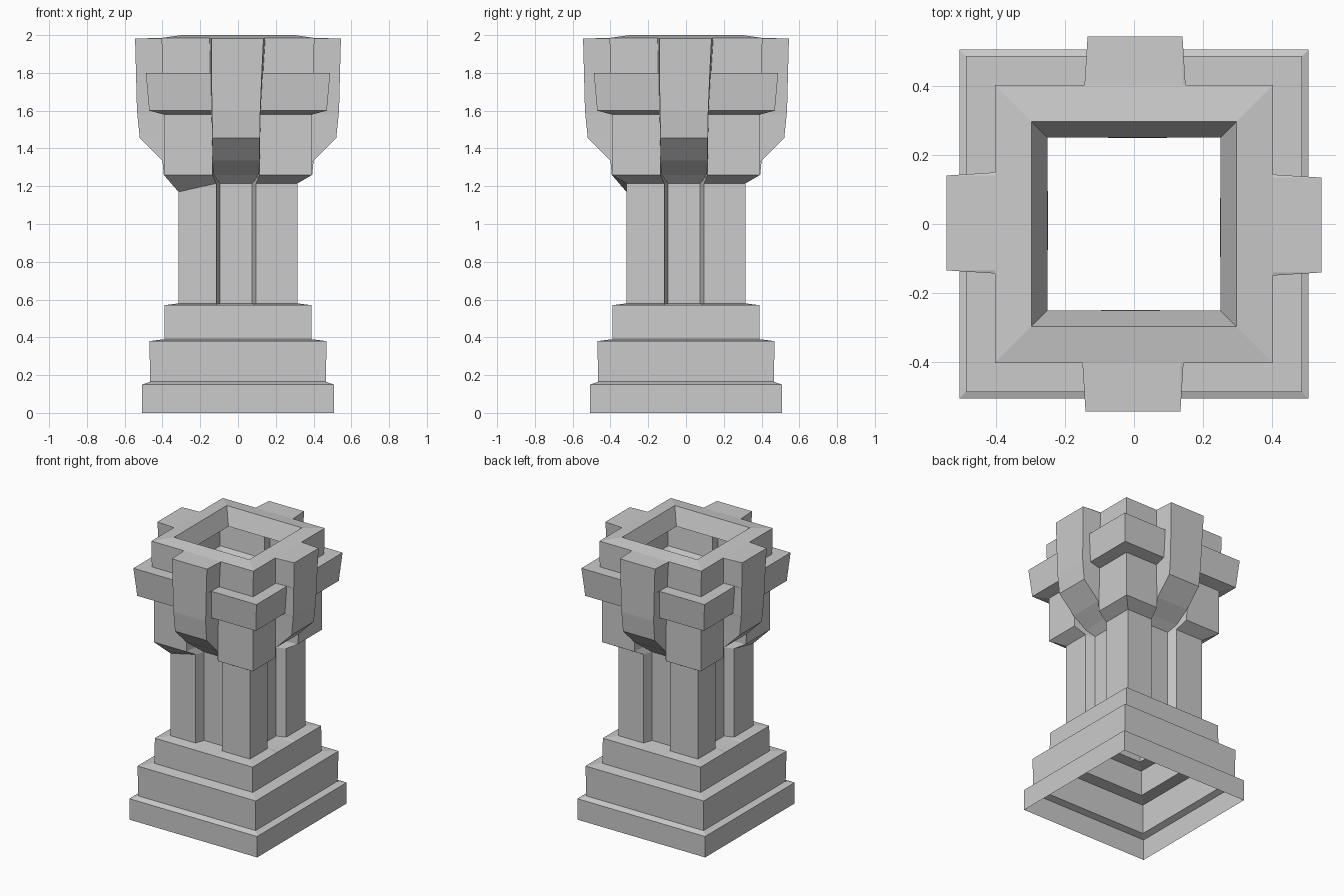
import bpy, bmesh
from math import pi
from mathutils import Matrix, Vector

if "Cube" in bpy.data.objects:
    bpy.data.objects.remove(bpy.data.objects["Cube"])


def ring(z, c, m=None, wo=0.105, wi=0.085, shift=-0.01):
    """Square ring of half size c; the middle of each side sits at depth m
    (recess when m < c, rib when m > c), wo/wi = half widths at c and m."""
    m = c if m is None else m
    side = [(-c, -c), (shift - wo, -c), (shift - wi, -m),
            (shift + wi, -m), (shift + wo, -c)]
    return [Matrix.Rotation(k * pi / 2, 3, 'Z') @ Vector((x, y, z))
            for k in range(4) for x, y in side]


def loft(name, rings):
    bm = bmesh.new()
    loops = [[bm.verts.new(p) for p in r] for r in rings]
    for a, b in zip(loops, loops[1:]):
        n = len(a)
        for i in range(n):
            j = (i + 1) % n
            bm.faces.new((a[i], a[j], b[j], b[i]))
    mesh = bpy.data.meshes.new(name)
    bm.to_mesh(mesh)
    bm.free()
    obj = bpy.data.objects.new(name, mesh)
    bpy.context.collection.objects.link(obj)
    return obj


# Rings shared between neighbouring parts
shaft_bottom = ring(0.58, 0.315, 0.25)
shaft_top = ring(1.215, 0.315, 0.25)
shaft_top[0].z = 1.17          # one chipped corner sits lower

# Stepped plinth, open underneath
loft("stepped_base", [
    ring(0.0, 0.507), ring(0.15, 0.507),
    ring(0.165, 0.465), ring(0.38, 0.469),
    ring(0.39, 0.39), ring(0.57, 0.388),
    shaft_bottom])

# Shaft with a recessed panel on each side
loft("shaft", [shaft_bottom, shaft_top])

# Capital: flared corner blocks, four projecting ribs, sunken top opening
loft("capital", [
    shaft_top,
    ring(1.26, 0.393, 0.30, 0.125, 0.118),
    ring(1.335, 0.393, 0.40, 0.125, 0.125),
    ring(1.455, 0.393, 0.52, 0.127, 0.125),
    ring(1.58, 0.393, 0.533, 0.13, 0.127),
    ring(1.60, 0.47, 0.535, 0.13, 0.128),
    ring(1.80, 0.488, 0.54, 0.137, 0.133, -0.007),
    ring(1.80, 0.402, 0.54, 0.14, 0.133, -0.007),
    ring(1.982, 0.404, 0.545, 0.147, 0.138, -0.003),
    ring(1.985, 0.404, 0.404, 0.147, 0.138, -0.003),
    ring(2.0, 0.298),
    ring(1.88, 0.252)])
